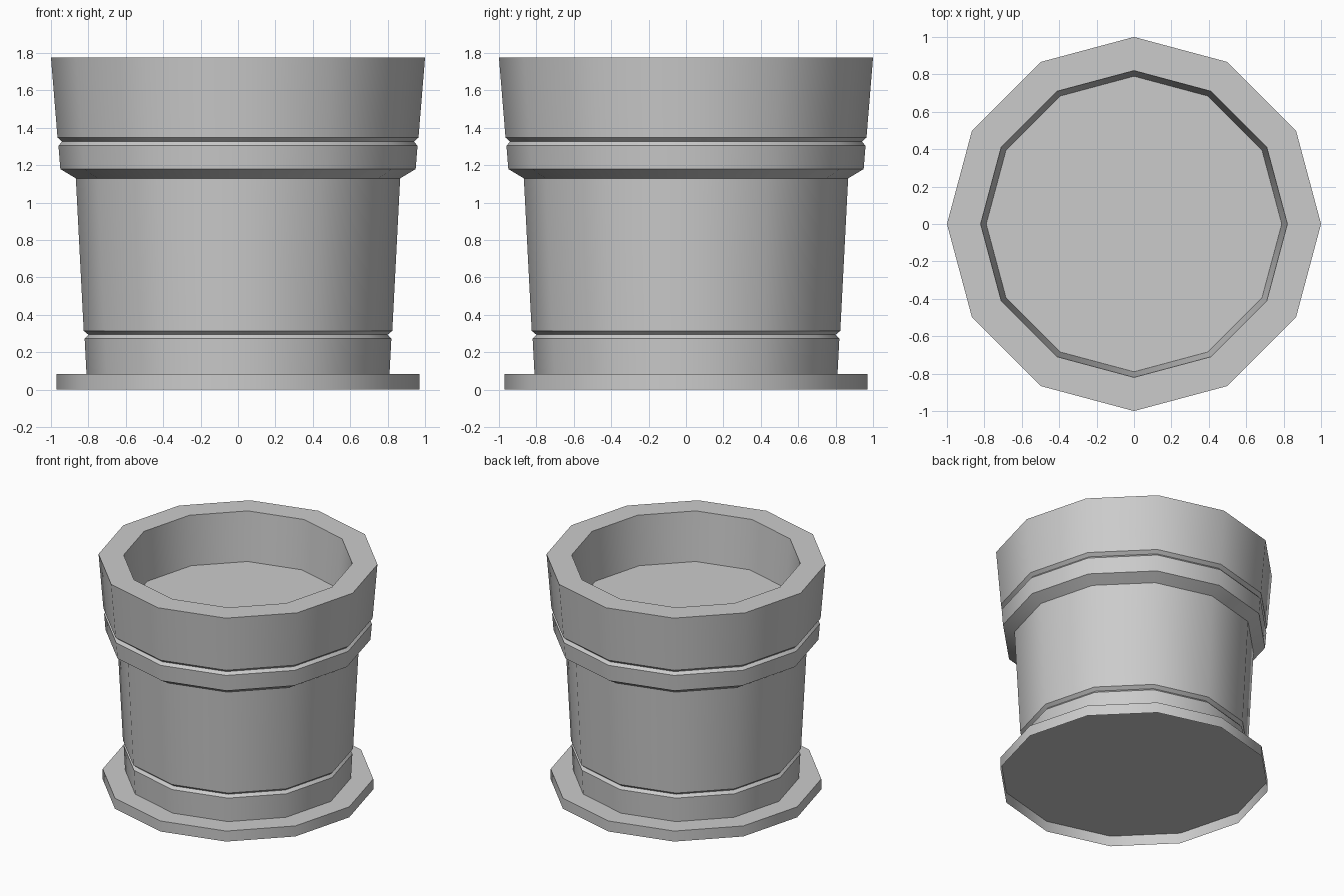
import bpy
import bmesh
from math import sin, cos, tau, radians

if "Cube" in bpy.data.objects:
    bpy.data.objects.remove(bpy.data.objects["Cube"])

SIDES = 12


def lathe(name, profile, cap_start=False, cap_end=False):
    """Revolve (radius, z) points, listed so outside lies left of travel: up inside, down outside."""
    bm = bmesh.new()
    rings = [[bm.verts.new((r * cos(tau * i / SIDES), r * sin(tau * i / SIDES), z))
              for i in range(SIDES)] for r, z in profile]
    for a, b in zip(rings, rings[1:]):
        for i in range(SIDES):
            j = (i + 1) % SIDES
            bm.faces.new((a[i], b[i], b[j], a[j]))
    if cap_start:
        bm.faces.new(rings[0])
    if cap_end:
        bm.faces.new(rings[-1][::-1])
    mesh = bpy.data.meshes.new(name)
    bm.to_mesh(mesh)
    bm.free()
    obj = bpy.data.objects.new(name, mesh)
    bpy.context.collection.objects.link(obj)
    bpy.ops.object.select_all(action='DESELECT')
    obj.select_set(True)
    bpy.context.view_layer.objects.active = obj
    bpy.ops.object.shade_smooth_by_angle(angle=radians(35))
    return obj


# Pot: inner lip, rim, grooved collar, tapered body, foot groove, closed bottom
lathe("pot", [
    (0.79, 1.39), (0.82, 1.775), (1.0, 1.775),
    (0.965, 1.348), (0.94, 1.326), (0.96, 1.305),
    (0.95, 1.18), (0.867, 1.13),
    (0.825, 0.315), (0.80, 0.294), (0.82, 0.273),
    (0.81, 0.083),
], cap_end=True)

# Soil surface inside the rim
lathe("soil", [(0.79, 1.39)], cap_start=True)

# Saucer: flat ring around the foot with a thin skirt, open underneath
lathe("saucer", [(0.81, 0.083), (0.97, 0.083), (0.97, 0.0)])
